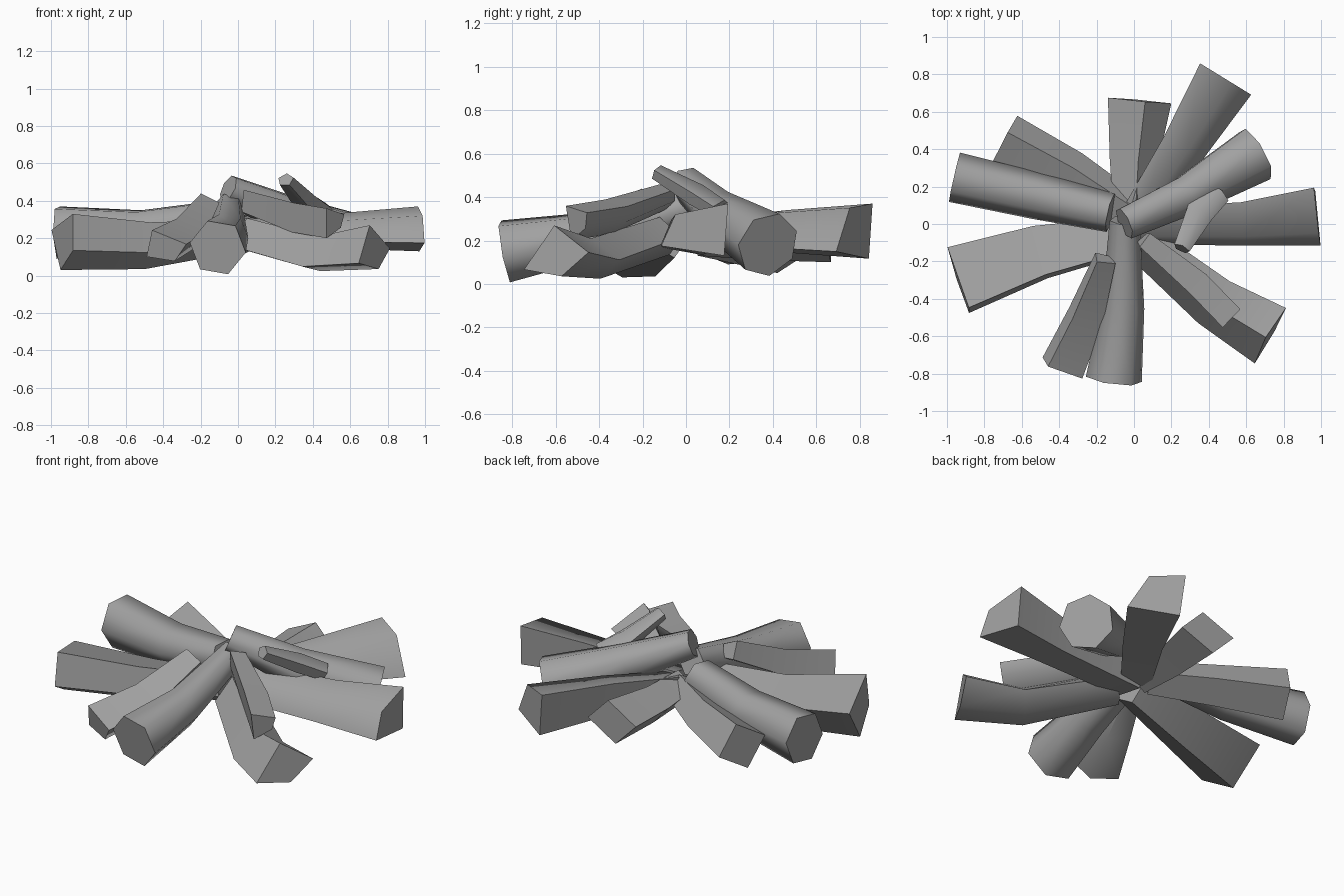
import bpy, bmesh
from math import cos, sin, radians
from mathutils import Vector

if "Cube" in bpy.data.objects:
    bpy.data.objects.remove(bpy.data.objects["Cube"])

bark = bpy.data.materials.new("dark_grey_wood")
bark.diffuse_color = (.36, .36, .36, 1)
bark.use_nodes = True
bark.node_tree.nodes["Principled BSDF"].inputs["Base Color"].default_value = bark.diffuse_color


def ring(*angles):
    """Unit-circle corners at the given angles, stretched to fill -1..1."""
    p = [(cos(radians(a)), sin(radians(a))) for a in angles]
    x0, x1 = min(a for a, b in p), max(a for a, b in p)
    y0, y1 = min(b for a, b in p), max(b for a, b in p)
    return [(2 * (a - x0) / (x1 - x0) - 1, 2 * (b - y0) / (y1 - y0) - 1) for a, b in p]


def regular(sides, roll):
    return ring(*[roll + 360 * i / sides for i in range(sides)])


def log(name, prof, sections):
    """Tapered bent log; each section is x, y, z, half width, half height."""
    pts = [Vector(s[:3]) for s in sections]
    n = len(prof)
    bm = bmesh.new()
    rings = []
    for i, s in enumerate(sections):
        d = (pts[min(i + 1, len(pts) - 1)] - pts[max(i - 1, 0)]).normalized()
        u = d.cross(Vector((0, 0, 1))).normalized()
        v = u.cross(d)
        rings.append([bm.verts.new(pts[i] + u * a * s[3] + v * b * s[4]) for a, b in prof])
    for r, q in zip(rings, rings[1:]):
        for k in range(n):
            j = (k + 1) % n
            bm.faces.new((r[k], r[j], q[j], q[k]))
    bm.faces.new(rings[0])
    bm.faces.new(rings[-1])
    bmesh.ops.recalc_face_normals(bm, faces=bm.faces)
    me = bpy.data.meshes.new(name)
    bm.to_mesh(me)
    bm.free()
    me.materials.append(bark)
    ob = bpy.data.objects.new(name, me)
    bpy.context.collection.objects.link(ob)
    bpy.ops.object.select_all(action='DESELECT')
    ob.select_set(True)
    bpy.context.view_layer.objects.active = ob
    bpy.ops.object.shade_smooth_by_angle(angle=radians(65))


# lower ring of split logs
log("log_east", [(.97, -.6), (.56, .56), (-.97, .96), (-.85, -.96)],
    [(.02, -.01, .22, .1, .09), (.58, 0, .24, .12, .1), (.98, .04, .25, .16, .125)])
log("log_north_east", [(.25, .85), (-1, 1), (-.8, -.95), (1, -.7)],
    [(.03, .06, .22, .09, .08), (.26, .4, .24, .12, .1), (.49, .775, .24, .16, .13)])
log("log_north", regular(4, 80),
    [(-.01, .06, .22, .1, .09), (.0, .34, .21, .13, .1), (.03, .66, .22, .17, .12)])
log("log_north_west", regular(4, 75),
    [(-.04, .08, .22, .1, .09), (-.34, .27, .2, .125, .11), (-.69, .455, .19, .14, .14)])
log("log_west_south", ring(10, 140, 205, 275),
    [(-.04, -.06, .21, .1, .09), (-.5, -.15, .16, .145, .125), (-.94, -.3, .18, .185, .15)])
log("log_south_east", [(.12, 1), (-1, -.04), (-.19, -.96), (1, -.7)],
    [(.04, -.1, .22, .1, .09), (.43, -.42, .115, .14, .095), (.725, -.595, .15, .17, .12)])

# round logs resting on the pile
log("log_south", regular(6, 10),
    [(-.05, .02, .36, .08, .08), (-.06, -.45, .22, .115, .11), (-.108, -.83, .15, .15, .145)])
log("log_west", regular(6, 5),
    [(-.125, .06, .31, .105, .09), (-.52, .15, .24, .125, .11), (-.96, .25, .23, .135, .14)])
log("log_upper_east", regular(7, 0),
    [(-.05, 0, .465, .085, .075), (.28, .15, .32, .105, .11), (.655, .37, .18, .15, .15)])

# small upper logs
log("log_south_west", ring(65, 175, 245, 320),
    [(-.155, -.19, .385, .06, .06), (-.26, -.5, .23, .1, .08), (-.385, -.775, .16, .12, .085)])
log("log_upper_south_east", [(.5, 1), (-1, .6), (-.8, -.3), (.3, -1)],
    [(.04, -.09, .4, .06, .06), (.32, -.33, .31, .09, .08), (.5, -.515, .28, .09, .08)])
log("stick", regular(5, 20),
    [(.255, -.13, .515, .045, .035), (.35, .06, .41, .075, .05), (.46, .165, .345, .06, .045)])
